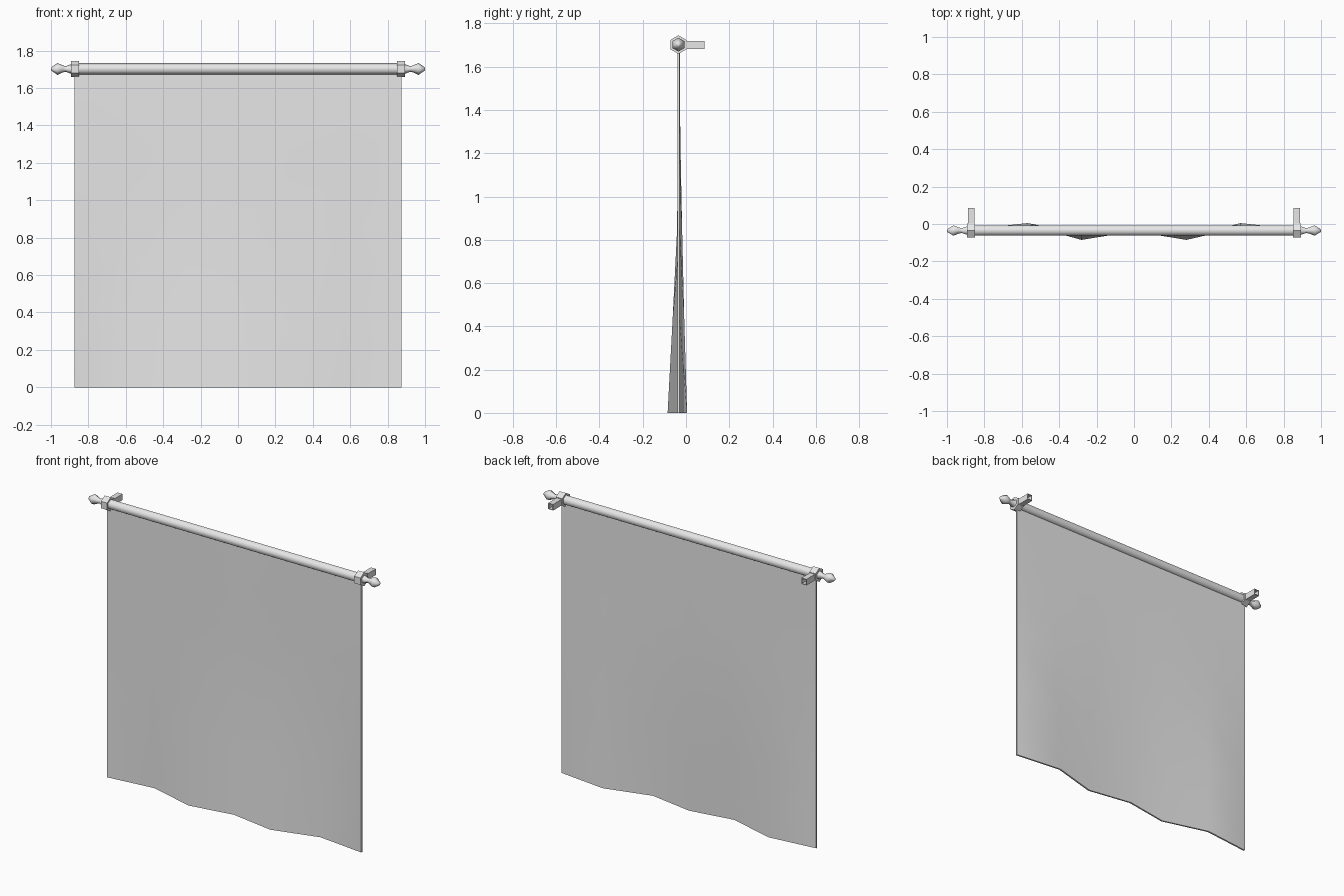
import bpy, bmesh, math

ROD_Y, ROD_Z = -0.035, 1.702

cube = bpy.data.objects.get("Cube")
if cube:
    bpy.data.objects.remove(cube, do_unlink=True)

grey = bpy.data.materials.new("plain_grey")
grey.use_nodes = True
grey.diffuse_color = (0.8, 0.8, 0.8, 1)
grey.node_tree.nodes["Principled BSDF"].inputs["Base Color"].default_value = (0.8, 0.8, 0.8, 1)


def finish(name, bm, smooth):
    bmesh.ops.recalc_face_normals(bm, faces=bm.faces)
    for f in bm.faces:
        f.smooth = smooth and len(f.verts) == 4
    mesh = bpy.data.meshes.new(name)
    bm.to_mesh(mesh)
    bm.free()
    mesh.materials.append(grey)
    ob = bpy.data.objects.new(name, mesh)
    bpy.context.collection.objects.link(ob)
    return ob


def turned(name, profile, smooth=True, sides=6):
    """Six-sided turned part along x from (x, radius) pairs, capped at both ends."""
    bm = bmesh.new()
    rings = []
    for x, r in profile:
        angles = [2 * math.pi * i / sides for i in range(sides)]
        rings.append([bm.verts.new((x, ROD_Y + r * math.sin(a), ROD_Z + r * math.cos(a)))
                      for a in angles])
    for a, b in zip(rings, rings[1:]):
        for i in range(sides):
            j = (i + 1) % sides
            bm.faces.new((a[i], a[j], b[j], b[i]))
    bm.faces.new(rings[0])
    bm.faces.new(rings[-1])
    return finish(name, bm, smooth)


# Rod
turned("rod", [(-0.87, 0.031), (0.87, 0.031)])

# Finials, collars and wall arms at both ends
for side, s in (("left", 1), ("right", -1)):
    turned(side + "_finial", [(s * x, r) for x, r in (
        (0.88, 0.027), (0.895, 0.025), (0.92, 0.015), (0.935, 0.018),
        (0.965, 0.032), (0.998, 0.009), (1.0, 0.004))])
    turned(side + "_collar", [(s * 0.85, 0.043), (s * 0.893, 0.043)], smooth=False)

    bm = bmesh.new()
    bmesh.ops.create_cube(bm, size=1)
    for v in bm.verts:
        v.co = (s * 0.871 + v.co.x * 0.034, 0.04 + v.co.y * 0.09, 1.7 + v.co.z * 0.038)
    # The wall end of the arm is open
    bm.normal_update()
    bmesh.ops.delete(bm, geom=[f for f in bm.faces if f.normal.y > 0.9], context='FACES')
    arm = finish(side + "_bracket_arm", bm, False)
    wall = arm.modifiers.new("wall", 'SOLIDIFY')
    wall.thickness = 0.005

# Hanging cloth: pleats swing forward and back, fading upwards
columns = (-0.875, -0.57, -0.28, 0, 0.28, 0.57, 0.875)
rows = (0, 0.43, 0.85, 1.15, 1.42, 1.7)
forward = (-0.046, -0.023, -0.002, 0, 0, 0)
backward = (0.034, 0.021, 0.011, 0.005, 0.001, 0)

bm = bmesh.new()
grid = []
for z, f, b in zip(rows, forward, backward):
    pleat = (0, b, f, 0, f, b, 0)
    grid.append([bm.verts.new((x, -0.034 + p, z)) for x, p in zip(columns, pleat)])
for low, high in zip(grid, grid[1:]):
    for i in range(len(columns) - 1):
        bm.faces.new((low[i], low[i + 1], high[i + 1], high[i]))
cloth = finish("cloth", bm, True)
thick = cloth.modifiers.new("thickness", 'SOLIDIFY')
thick.thickness = 0.01
thick.offset = 0
bpy.context.view_layer.objects.active = cloth
cloth.select_set(True)
bpy.ops.object.modifier_apply(modifier="thickness")
bpy.ops.object.shade_smooth_by_angle(angle=math.radians(45))
